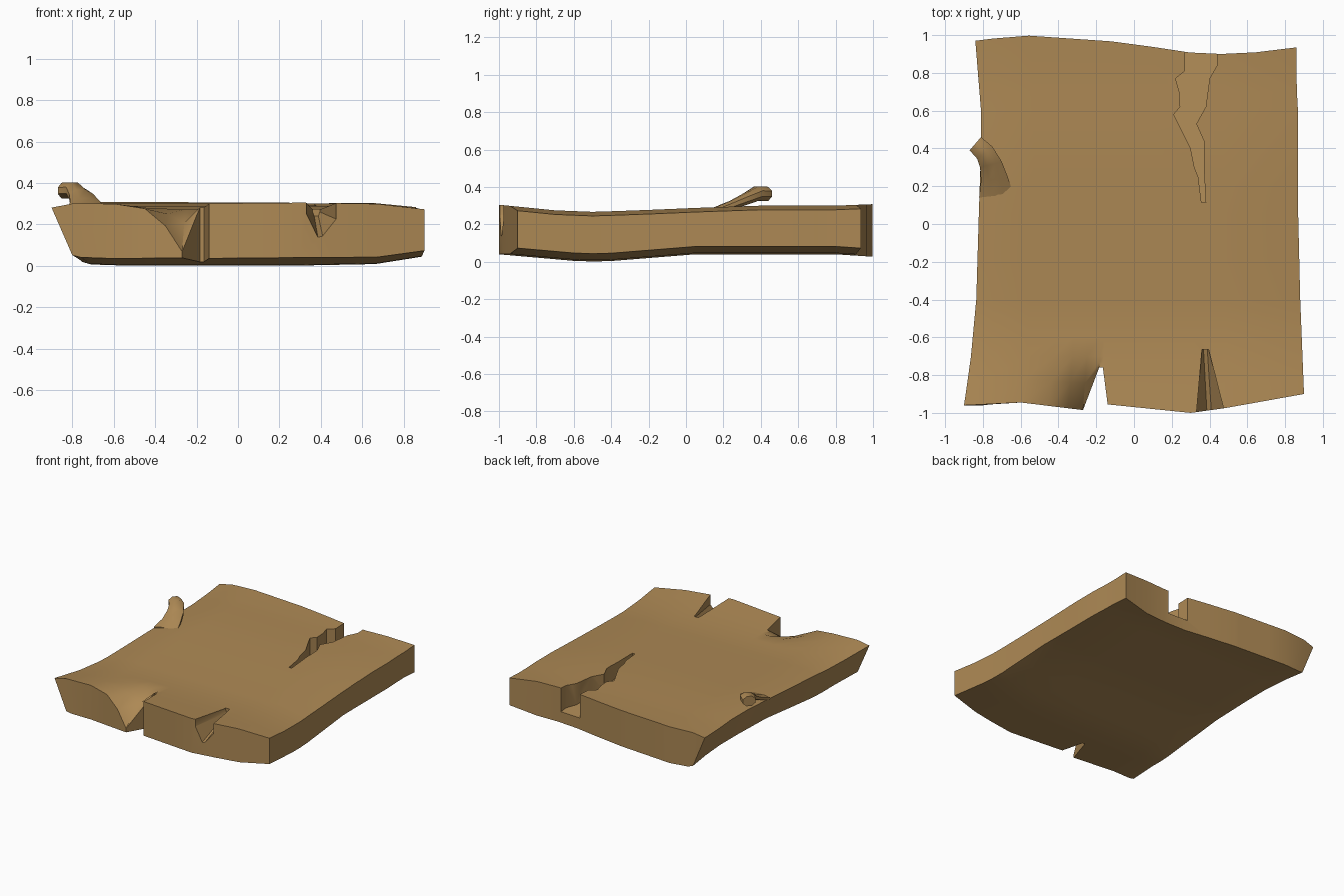
import bpy, bmesh

if "Cube" in bpy.data.objects:
    bpy.data.objects.remove(bpy.data.objects["Cube"])

mat = bpy.data.materials.new("wood")
mat.diffuse_color = (0.42, 0.25, 0.09, 1)
mat.use_nodes = True
mat.node_tree.nodes["Principled BSDF"].inputs["Base Color"].default_value = mat.diffuse_color


def interp(pts, t):
    if t <= pts[0][0]:
        return pts[0][1]
    for (a, p), (b, q) in zip(pts, pts[1:]):
        if t <= b:
            return p + (q - p) * (t - a) / (b - a)
    return pts[-1][1]


def finish(name, bm):
    bmesh.ops.recalc_face_normals(bm, faces=bm.faces)
    me = bpy.data.meshes.new(name)
    bm.to_mesh(me)
    bm.free()
    ob = bpy.data.objects.new(name, me)
    bpy.context.collection.objects.link(ob)
    me.materials.append(mat)
    return ob


def loft(name, rings):
    """Closed skin through rings of equal point count, capped at both ends."""
    bm = bmesh.new()
    rs = [[bm.verts.new(p) for p in r] for r in rings]
    n = len(rs[0])
    for a, b in zip(rs, rs[1:]):
        for i in range(n):
            j = (i + 1) % n
            bm.faces.new((a[i], a[j], b[j], b[i]))
    bm.faces.new(rs[0])
    bm.faces.new(rs[-1])
    return finish(name, bm)


def smooth(ob, angle=0.6):
    bpy.ops.object.select_all(action='DESELECT')
    ob.select_set(True)
    bpy.context.view_layer.objects.active = ob
    bpy.ops.object.shade_smooth_by_angle(angle=angle)


# Plank outlines seen from above, and its wavy long section
LEFT = [(-.96, -.9), (-.72, -.865), (-.4, -.835), (.1, -.82), (.4, -.81), (.6, -.81), (.97, -.84)]
RIGHT = [(-.9, .9), (-.4, .88), (.1, .868), (.6, .868), (.78, .858), (.88, .87), (.94, .86)]
FRONT = [(-.9, -.96), (-.6, -.945), (-.27, -.985), (-.2, -.76), (-.18, -.76), (-.14, -.955),
         (.3, -1), (.4, -.99), (.48, -.975), (.9, -.9)]
BACK = [(-.84, .97), (-.6, 1), (-.02, .96), (.25, .91), (.46, .9), (.67, .91), (.86, .935)]
TOP = [(-1, .305), (-.9, .295), (-.7, .275), (-.5, .267), (-.3, .273), (.1, .29), (.4, .3), (.8, .3), (1, .308)]
BOTTOM = [(-1, .04), (-.6, .005), (-.45, 0), (.05, .04), (.8, .04), (1, .027)]
COLS = [-.9, -.8, -.6, -.45, -.35, -.27, -.2, -.18, -.14, .1, .3, .48, .67, .9]
ROWS = [-.7, -.6, -.5, -.4, -.2, .05, .2, .4, .6, .7, .8]
CHIP = [(-.5, 0), (-.45, .025), (-.35, .11), (-.27, .235), (-.2, 0)]
TOPEDGE = [(-.9, -.02), (-.8, 0), (.67, 0), (.9, -.022)]
BOTEDGE = [(-.9, .015), (-.75, 0), (.3, 0), (.67, .007), (.9, .042)]

bm = bmesh.new()
top, bot = [], []
for r in range(len(ROWS) + 3):
    tr, br = [], []
    for c in COLS:
        f = interp(FRONT, c)
        y = f if r == 0 else (f - .7) / 2 if r == 1 else ROWS[r - 2] if r - 2 < len(ROWS) else 2
        u = (c + .9) / 1.8
        x = interp(LEFT, y) * (1 - u) + interp(RIGHT, y) * u
        if y == 2:
            y = interp(BACK, x)
        zt = interp(TOP, y) + interp(TOPEDGE, c)
        zt -= interp(CHIP, c) * (1 if r == 0 else .35 if r == 1 else 0)
        zb = interp(BOTTOM, y) + interp(BOTEDGE, c)
        shift = .1 if c == -.9 else .04 if c == -.8 else 0
        tr.append(bm.verts.new((x, y, zt)))
        br.append(bm.verts.new((x + shift, y, zb)))
    top.append(tr)
    bot.append(br)
for g in (top, bot):
    for a, b in zip(g, g[1:]):
        for i in range(len(COLS) - 1):
            bm.faces.new((a[i], a[i + 1], b[i + 1], b[i]))


def wall(a, b):
    for i in range(len(a) - 1):
        bm.faces.new((a[i], a[i + 1], b[i + 1], b[i]))


wall(top[0], bot[0])
wall(top[-1], bot[-1])
for k in (0, -1):
    wall([r[k] for r in top], [r[k] for r in bot])
plank = finish("plank", bm)

# Front V-shaped groove
groove = loft("groove_cutter", [
    [(x, -1.03, z) for x, z in
     [(.328, .45), (.328, .25), (.388, .125), (.412, .13), (.488, .22), (.488, .45)]],
    [(x, -.665, z) for x, z in
     [(.36, .45), (.36, .26), (.368, .24), (.388, .24), (.395, .26), (.395, .45)]]])

# Jagged crack running in from the back edge, floor rising to its tip
outline = [(.27, 1), (.27, .81), (.22, .77), (.24, .7), (.245, .62), (.21, .58), (.3, .4), (.32, .3),
           (.34, .25), (.357, .115), (.38, .115), (.37, .3), (.37, .44), (.33, .53), (.38, .62),
           (.4, .77), (.44, .84), (.44, 1)]
crack = loft("crack_cutter", [[(x, y, .22 - .11 * y) for x, y in outline],
                              [(x, y, .45) for x, y in outline]])

for cutter in (groove, crack):
    cutter.hide_render = True
    bpy.context.view_layer.objects.active = plank
    m = plank.modifiers.new("cut", 'BOOLEAN')
    m.operation = 'DIFFERENCE'
    m.solver = 'EXACT'
    m.object = cutter
    bpy.ops.object.modifier_apply(modifier=m.name)
    bpy.data.objects.remove(cutter)
smooth(plank)

# Curled splinter on the left edge: left point, right point, centre height, half thickness
rings = []
for lx, ly, rx, ry, z, h in [(-.82, .14, -.64, .16, .27, .02), (-.81, .23, -.665, .24, .3, .025),
                             (-.815, .3, -.7, .33, .335, .032), (-.83, .345, -.75, .41, .365, .038),
                             (-.87, .39, -.81, .46, .363, .038)]:
    rings.append([(lx + (rx - lx) * t, ly + (ry - ly) * t, z + h * s) for t, s in
                  [(0, -.4), (0, .4), (.3, 1), (.7, 1), (1, .4), (1, -.4), (.7, -1), (.3, -1)]])
smooth(loft("splinter", rings), 0.8)
